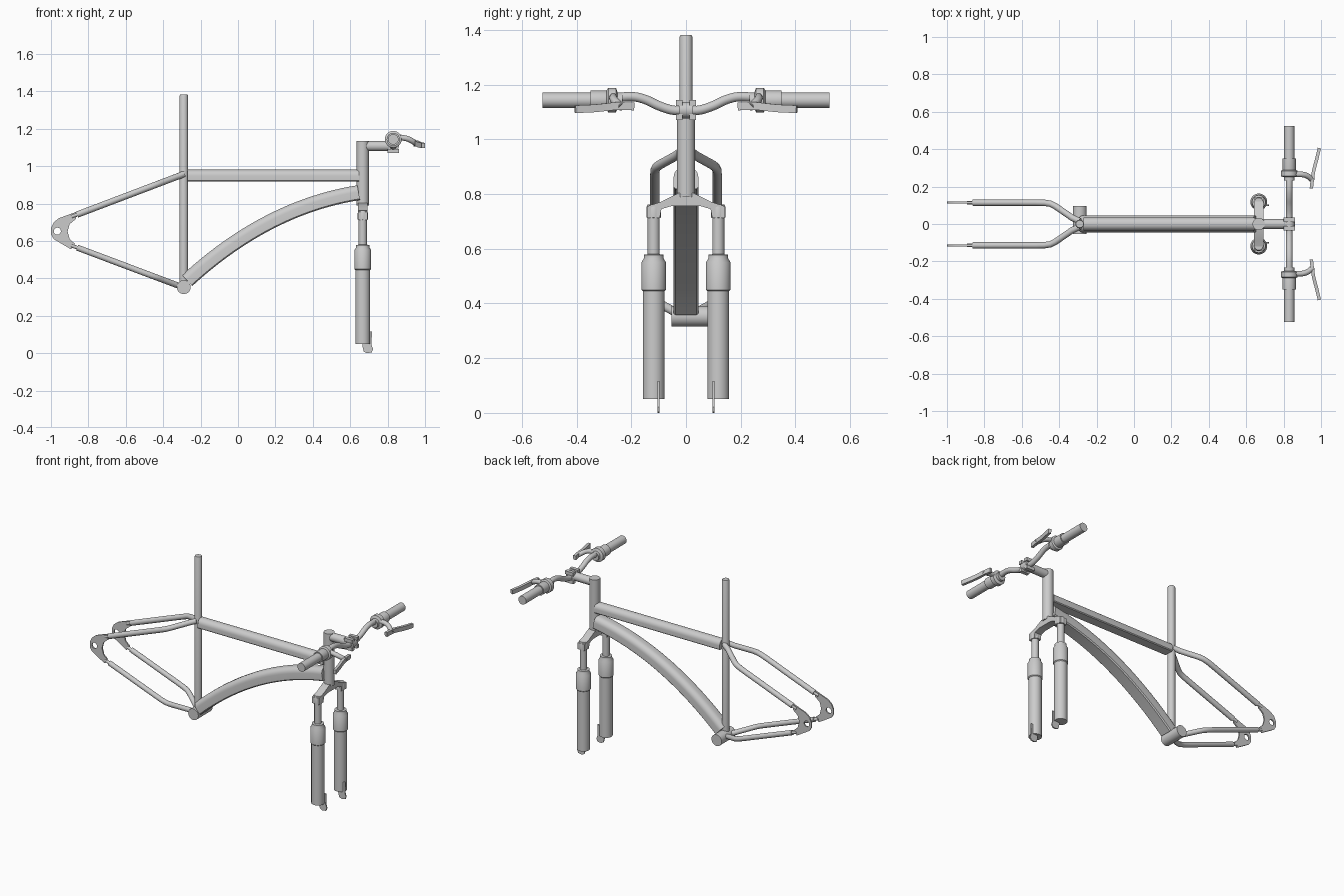
import bpy, bmesh
from math import pi, cos, sin, radians
from mathutils import Vector

if "Cube" in bpy.data.objects:
    bpy.data.objects.remove(bpy.data.objects["Cube"])

GREY = (0.6, 0.6, 0.6, 1)
metal = bpy.data.materials.new("plain_grey")
metal.use_nodes = True
metal.diffuse_color = GREY
metal.node_tree.nodes["Principled BSDF"].inputs["Base Color"].default_value = GREY


def finish(name, bm):
    bmesh.ops.recalc_face_normals(bm, faces=bm.faces)
    mesh = bpy.data.meshes.new(name)
    bm.to_mesh(mesh)
    bm.free()
    mesh.materials.append(metal)
    mesh.shade_smooth()
    mesh.set_sharp_from_angle(angle=radians(35))
    obj = bpy.data.objects.new(name, mesh)
    bpy.context.collection.objects.link(obj)


def skin(name, rings):
    """Join successive rings of points and cap both ends."""
    bm = bmesh.new()
    loops = [[bm.verts.new(p) for p in ring] for ring in rings]
    n = len(loops[0])
    for a, b in zip(loops, loops[1:]):
        for i in range(n):
            j = (i + 1) % n
            bm.faces.new((a[i], a[j], b[j], b[i]))
    bm.faces.new(loops[0])
    bm.faces.new(loops[-1])
    finish(name, bm)


def circle(r, n=24):
    return [(r * cos(2 * pi * i / n), r * sin(2 * pi * i / n)) for i in range(n)]


def sweep(name, path, section):
    """Carry a (side, up) section along a path that is not vertical."""
    pts = [Vector(p) for p in path]
    rings = []
    for i, p in enumerate(pts):
        t = (pts[min(i + 1, len(pts) - 1)] - pts[max(i - 1, 0)]).normalized()
        side = t.cross(Vector((0, 0, 1))).normalized()
        up = side.cross(t)
        rings.append([p + side * u + up * v for u, v in section])
    skin(name, rings)


def lathe(name, centre, axis, profile, n=32):
    """Turn (radius, distance) pairs round the y or z axis through centre."""
    c = Vector(centre)
    rings = []
    for r, d in profile:
        if axis == "z":
            rings.append([c + Vector((u, v, d)) for u, v in circle(r, n)])
        else:
            rings.append([c + Vector((u, d, v)) for u, v in circle(r, n)])
    skin(name, rings)


def plate(name, outline, axis, centre, thick, hole=()):
    """Extrude a flat outline, given in the other two axes, along x or y."""
    def place(a, b):
        return (centre - thick / 2, a, b) if axis == "x" else (a, centre - thick / 2, b)
    bm = bmesh.new()
    for loop in (outline, hole):
        vs = [bm.verts.new(place(*p)) for p in loop]
        for i in range(len(vs)):
            bm.edges.new((vs[i - 1], vs[i]))
    bmesh.ops.triangle_fill(bm, edges=bm.edges[:], use_beauty=True)
    ext = bmesh.ops.extrude_face_region(bm, geom=bm.faces[:])
    move = Vector((thick, 0, 0)) if axis == "x" else Vector((0, thick, 0))
    bmesh.ops.translate(bm, vec=move,
                        verts=[g for g in ext["geom"] if isinstance(g, bmesh.types.BMVert)])
    finish(name, bm)


def smooth(points, steps=6):
    """Catmull-Rom path through the points."""
    p = [Vector(q) for q in points]
    p = [p[0] * 2 - p[1]] + p + [p[-1] * 2 - p[-2]]
    out = []
    for a, b, c, d in zip(p, p[1:], p[2:], p[3:]):
        for k in range(steps):
            t = k / steps
            out.append(0.5 * (2 * b + (c - a) * t + (2 * a - 5 * b + 4 * c - d) * t ** 2
                              + (3 * b - a - 3 * c + d) * t ** 3))
    return out + [p[-2]]


def rounded_top(w, low, high, r, n=6):
    """Flat-bottomed section with rounded upper corners."""
    arc = [(w - r + r * cos(pi / 2 * i / n), high - r + r * sin(pi / 2 * i / n))
           for i in range(n + 1)]
    right = [(w * 0.85, low), (w, low + w * 0.15)] + arc
    return right + [(-u, v) for u, v in reversed(right)]


SEAT_X, HEAD_X, BAR_X = -0.29, 0.667, 0.83

# Main frame
lathe("seat_tube_and_post", (SEAT_X, 0, 0), "z", [(0.023, 0.36), (0.023, 1.375), (0.020, 1.382)])
lathe("bottom_bracket", (SEAT_X, 0, 0.353), "y", [(0.037, -0.053), (0.037, 0.095)])
lathe("head_tube", (HEAD_X, 0, 0), "z", [(0.033, 0.79), (0.033, 1.135)])
sweep("top_tube", [(SEAT_X + 0.02, 0, 0.95), (HEAD_X - 0.02, 0, 0.95)],
      rounded_top(0.035, -0.031, 0.031, 0.033))
p0, p1, p2 = Vector((-0.272, 0, 0.388)), Vector((0.155, 0, 0.78)), Vector((0.645, 0, 0.858))
arch = [p0 * (1 - t) ** 2 + p1 * 2 * t * (1 - t) + p2 * t * t for t in (i / 24 for i in range(25))]
sweep("down_tube", arch, rounded_top(0.045, -0.04, 0.04, 0.035))

# Stem and bar clamp
stem_z = 1.107
sweep("stem", [(HEAD_X, 0, stem_z), (BAR_X, 0, stem_z)], circle(0.027))
lathe("bar_clamp", (BAR_X, 0, stem_z), "y", [(0.03, -0.026), (0.03, 0.026)])
for s in (1, -1):
    for v in (1, -1):
        z = stem_z + v * 0.026
        plate("clamp_lug", [(s * 0.012, z - 0.011), (s * 0.036, z - 0.011),
                            (s * 0.036, z + 0.011), (s * 0.012, z + 0.011)],
              "x", BAR_X, 0.06)

# Handlebar
half = [(0, 1.105), (0.05, 1.107), (0.10, 1.123), (0.15, 1.146), (0.20, 1.156),
        (0.28, 1.15), (0.36, 1.143), (0.50, 1.143)]
bar = [(BAR_X, -y, z) for y, z in reversed(half[1:])] + [(BAR_X, y, z) for y, z in half]
sweep("handlebar", smooth(bar), circle(0.017))

# Fork crown
crown = [(0.143, 0.755), (0.143, 0.712), (0.096, 0.712), (0.09, 0.745), (0.05, 0.757)]
crown_top = [(0.03, 0.803), (0.09, 0.772)]
outline = crown + [(-y, z) for y, z in reversed(crown)]
outline += [(-y, z) for y, z in reversed(crown_top)] + crown_top
plate("fork_crown", outline, "x", HEAD_X, 0.05)

drop_outline = [(-0.866, 0.755), (-0.957, 0.722), (-0.985, 0.70), (-1.0, 0.668), (-1.0, 0.635),
                (-0.985, 0.61), (-0.957, 0.593), (-0.893, 0.555), (-0.872, 0.585),
                (-0.9, 0.61), (-0.911, 0.65), (-0.9, 0.69), (-0.866, 0.718)]
fork_tip = [(0.665, 0.11), (0.716, 0.116), (0.714, 0.045), (0.722, 0.022), (0.715, 0.004),
            (0.69, 0.0), (0.672, 0.008), (0.665, 0.04)]

for s, side in ((1, "left"), (-1, "right")):
    # Suspension legs
    lathe(side + "_fork_leg", (HEAD_X, s * 0.118, 0), "z",
          [(0.04, 0.05), (0.04, 0.445), (0.045, 0.45), (0.045, 0.55), (0.036, 0.565),
           (0.036, 0.578), (0.022, 0.58), (0.022, 0.712), (0.027, 0.714), (0.027, 0.75),
           (0.022, 0.762)])
    plate(side + "_fork_tip", fork_tip, "y", s * 0.1, 0.008)

    # Rear stays and axle plates
    bend = [(SEAT_X, 0.015), (-0.33, 0.033), (-0.42, 0.095), (-0.445, 0.108), (-0.475, 0.113),
            (-0.52, 0.114), (-0.86, 0.114)]
    for name, z0, z1, r in (("seat_stay", 0.957, 0.737, 0.017), ("chain_stay", 0.35, 0.568, 0.016)):
        path = [(x, s * y, z0 + (z1 - z0) * (x - SEAT_X) / (-0.87 - SEAT_X)) for x, y in bend]
        tip = Vector((-0.89, s * 0.114, z1 + (z1 - z0) * 0.03))
        sweep(side + "_" + name, path, circle(r))
        sweep(side + "_" + name + "_end", [path[-1], tip], circle(r * 0.6, 12))
    plate(side + "_axle_plate", drop_outline, "y", s * 0.115, 0.009,
          [(-0.966 + u, 0.652 + v) for u, v in circle(0.019, 20)])

    # Grip, shifter collar and brake lever
    centre = (BAR_X, 0, 1.143)
    lathe(side + "_grip", centre, "y", [(0.028, s * 0.345), (0.028, s * 0.525)])
    lathe(side + "_shifter", centre, "y", [(0.033, s * 0.28), (0.035, s * 0.29), (0.035, s * 0.35)])
    lathe(side + "_brake_clamp", centre, "y",
          [(0.028, s * 0.232), (0.028, s * 0.25), (0.045, s * 0.256), (0.045, s * 0.284),
           (0.036, s * 0.29)])
    arm = [(0.855, 0.265, 1.155), (0.90, 0.265, 1.148), (0.93, 0.255, 1.135), (0.955, 0.235, 1.118)]
    sweep(side + "_lever_arm", smooth([(x, s * y, z) for x, y, z in arm], 3), circle(0.015, 12))
    blade = [(0.948, 0.19, 1.12), (0.955, 0.25, 1.122), (0.962, 0.29, 1.118),
             (0.975, 0.34, 1.113), (0.991, 0.405, 1.11)]
    w, h = 0.009, 0.014
    sweep(side + "_lever_blade", smooth([(x, s * y, z) for x, y, z in blade], 4),
          [(-w, -h), (w, -h), (w, h), (-w, h)])
